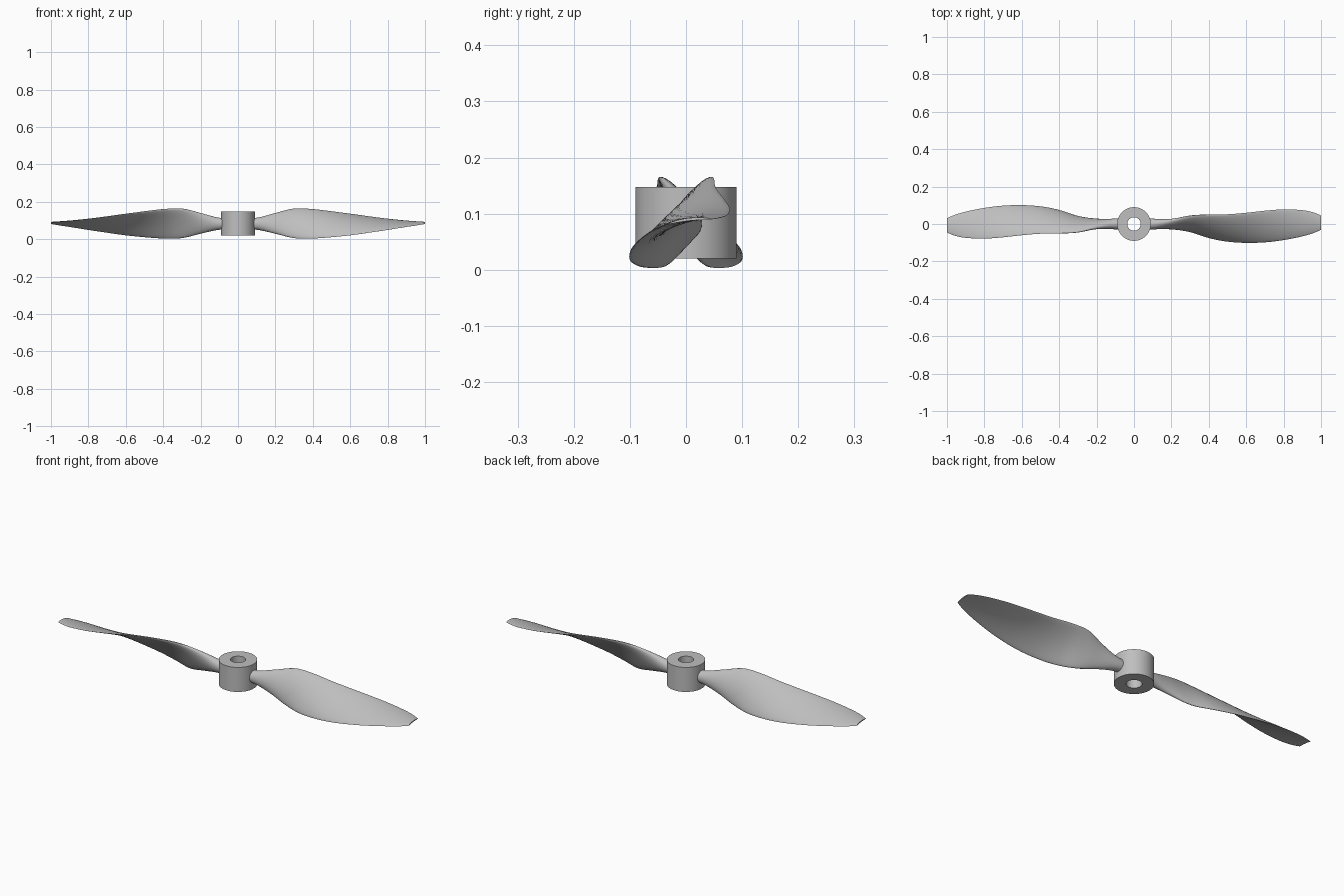
import bpy
import bmesh
import math
from mathutils import Vector

default_cube = bpy.data.objects.get("Cube")
if default_cube:
    bpy.data.objects.remove(default_cube, do_unlink=True)

# Single plain grey material
grey = bpy.data.materials.new("light grey plastic")
grey.use_nodes = True
colour = (0.52, 0.52, 0.52, 1)
grey.diffuse_color = colour
grey.node_tree.nodes["Principled BSDF"].inputs["Base Color"].default_value = colour


def finish(bm, name, sharp_angle):
    """Turn a bmesh into a named, smooth-shaded object."""
    bmesh.ops.recalc_face_normals(bm, faces=bm.faces)
    mesh = bpy.data.meshes.new(name)
    bm.to_mesh(mesh)
    bm.free()
    mesh.materials.append(grey)
    obj = bpy.data.objects.new(name, mesh)
    bpy.context.collection.objects.link(obj)
    bpy.ops.object.select_all(action="DESELECT")
    obj.select_set(True)
    bpy.context.view_layer.objects.active = obj
    bpy.ops.object.shade_smooth_by_angle(angle=math.radians(sharp_angle))
    return obj


def spin_ring(name, profile, sides):
    """Revolve a closed radius/height profile around the vertical axis."""
    bm = bmesh.new()
    rings = []
    for i in range(sides):
        a = math.tau * i / sides
        rings.append([bm.verts.new((r * math.cos(a), r * math.sin(a), z)) for r, z in profile])
    count = len(profile)
    for i, ring in enumerate(rings):
        following = rings[(i + 1) % sides]
        for j in range(count):
            k = (j + 1) % count
            bm.faces.new((ring[j], following[j], following[k], ring[k]))
    return finish(bm, name, 35)


# Blade stations in thousandths:
# distance from axis, low edge y, low edge z, high edge y, high edge z, thickness
STATIONS = [Vector(s) / 1000 for s in (
    (50, -5, 52, 5, 114, 58),
    (110, -7, 50, 7, 116, 56),
    (200, -18, 30, 20, 140, 44),
    (300, -40, 6, 44, 164, 33),
    (400, -74, 4, 50, 161, 26),
    (500, -94, 11, 52, 149, 22),
    (600, -101, 21, 60, 136, 18),
    (700, -98, 35, 71, 122, 15),
    (800, -86, 50, 78, 109, 12),
    (900, -66, 66, 74, 98, 9),
    (960, -48, 75, 62, 93, 7),
    (1000, -31, 82, 45, 90, 5),
)]


def smooth_station(i, t):
    """Catmull-Rom blend between neighbouring blade stations."""
    last = len(STATIONS) - 1
    a, b, c, d = (STATIONS[min(max(i + k, 0), last)] for k in (-1, 0, 1, 2))
    return b + (c - a) * (t / 2) + (2 * a - 5 * b + 4 * c - d) * (t * t / 2) \
        + (3 * b - a - 3 * c + d) * (t ** 3 / 2)


def section(station, points):
    """Closed cambered section lying between the low and high edges."""
    x, low_y, low_z, high_y, high_z, thick = station
    low, high = Vector((x, low_y, low_z)), Vector((x, high_y, high_z))
    chord = high - low
    up = Vector((0, -chord.z, chord.y)).normalized()
    camber = 0.05 * chord.length * min(1, max(0, (x - 0.1) * 5))
    loop = []
    for i in range(points):
        a = math.tau * i / points
        along = (1 - math.cos(a)) / 2
        lift = math.sin(a) * thick / 2 + camber * math.sin(a) ** 2
        loop.append(low + chord * along + up * lift)
    return loop


def make_blade(name, side):
    """Loft one blade; side -1 is the half-turn copy."""
    bm = bmesh.new()
    stations = [smooth_station(i, k / 6) for i in range(len(STATIONS) - 1) for k in range(6)]
    stations.append(STATIONS[-1])
    loops = [[bm.verts.new((p.x * side, p.y * side, p.z)) for p in section(s, 32)]
             for s in stations]
    for a, b in zip(loops, loops[1:]):
        for j in range(len(a)):
            k = (j + 1) % len(a)
            bm.faces.new((a[j], b[j], b[k], a[k]))
    bm.faces.new(loops[0])
    bm.faces.new(loops[-1])
    return finish(bm, name, 50)


# Bored hub
inner, outer, bottom, top = 0.036, 0.09, 0.02, 0.147
spin_ring("hub", [(inner, bottom), (outer, bottom), (outer, top), (inner, top)], 64)

# Two twisted blades
make_blade("left_blade", 1)
make_blade("right_blade", -1)
